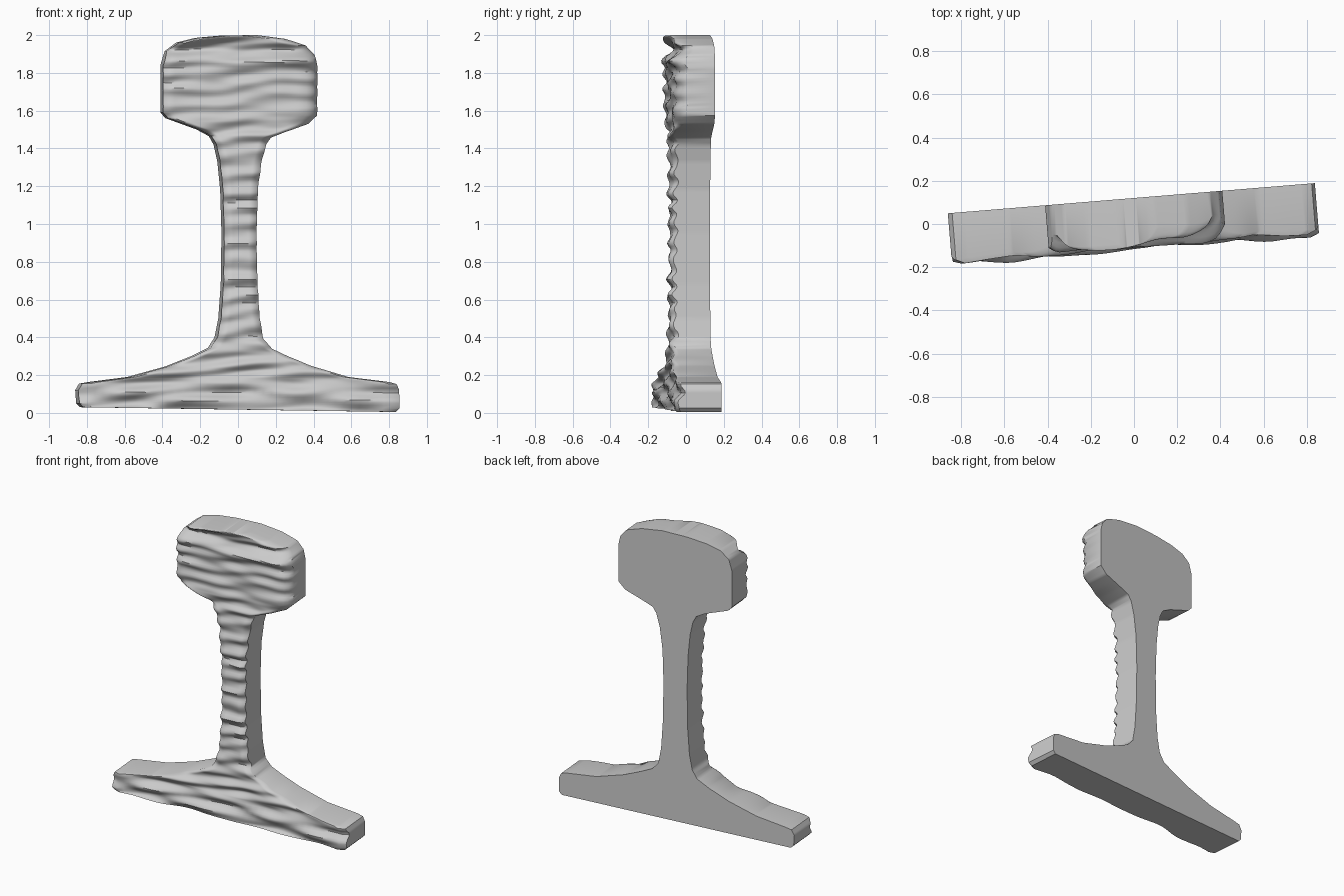
import bpy, bmesh, math
from mathutils import Vector, noise

if "Cube" in bpy.data.objects:
    bpy.data.objects.remove(bpy.data.objects["Cube"])

# Rail outline from foot to crown: (left x, left z, right x, right z)
OUTLINE = [
    (-.83, .03, .83, .005), (-.85, .05, .85, .025), (-.855, .12, .85, .12),
    (-.835, .155, .835, .152), (-.79, .163, .80, .163), (-.58, .19, .58, .19),
    (-.38, .245, .38, .25), (-.24, .30, .26, .30), (-.15, .345, .175, .34),
    (-.115, .40, .13, .39), (-.095, .50, .11, .50), (-.082, .68, .098, .68),
    (-.078, .95, .093, .95), (-.085, 1.18, .10, 1.18), (-.10, 1.33, .12, 1.33),
    (-.12, 1.42, .145, 1.42), (-.145, 1.465, .17, 1.458), (-.21, 1.50, .24, 1.485),
    (-.375, 1.56, .37, 1.53), (-.403, 1.59, .418, 1.575), (-.403, 1.84, .42, 1.83),
    (-.38, 1.915, .405, 1.895), (-.32, 1.96, .36, 1.945), (-.22, 1.985, .25, 1.98),
    (-.08, 1.998, .10, 2.0),
]
COLS = 40
BACK_Y = .12


def bump(v, centre, width):
    return math.exp(-((v - centre) / width) ** 2)


def torn_depth(x, z, edge):
    """Depth of the rough fractured front face."""
    n = noise.noise(Vector((x * 2, 0, z * 4)))
    fine = noise.noise(Vector((x * 5, 3, z * 22)))
    tilt = z - .09 * x + .012 * n
    y = -.087 + .015 * math.sin(tilt * 68 + 2.5 * n) * (.6 + .5 * n) + .014 * fine
    # folds across the foot, and the slightly thicker flange ends
    foot = max(0, 1 - z / .35)
    y -= foot * (.018 + .02 * abs(x) + .014 * math.sin(z * 50 + x * 7))
    # ridge and hollow below the crown
    y -= .018 * bump(z, 1.86 + .02 * x, .02)
    y += .04 * bump(z, 1.925 + .02 * x, .028)
    y -= .008 * bump(z, 1.99, .02)
    # worn edges, deeper on the right of the head
    y += .022 * max(0, 1 - edge / .045) ** 2
    if z > 1.5 and x > 0:
        y += .04 * max(0, 1 - edge / .11) ** 2 * min(1, (z - 1.5) / .08)
    return y


# Resample the outline into closely spaced rows
rows = []
for a, b in zip(OUTLINE, OUTLINE[1:]):
    size = max(math.hypot(b[0] - a[0], b[1] - a[1]), math.hypot(b[2] - a[2], b[3] - a[3]))
    steps = max(2, math.ceil(size / .014))
    rows += [[p + (q - p) * i / steps for p, q in zip(a, b)] for i in range(steps)]
rows.append(list(OUTLINE[-1]))

# Front and back grids
bm = bmesh.new()
front, back = [], []
for xl, zl, xr, zr in rows:
    f_row, b_row = [], []
    for i in range(COLS + 1):
        t = i / COLS
        x, z = xl + (xr - xl) * t, zl + (zr - zl) * t
        edge = min(t, 1 - t) * (xr - xl)
        f_row.append(bm.verts.new((x, torn_depth(x, z, edge), z)))
        b_row.append(bm.verts.new((x, BACK_Y, z)))
    front.append(f_row)
    back.append(b_row)

for grid in (front, back):
    for r0, r1 in zip(grid, grid[1:]):
        for i in range(COLS):
            bm.faces.new((r0[i], r0[i + 1], r1[i + 1], r1[i]))


# Walls joining the two faces
def wall(f_line, b_line):
    for i in range(len(f_line) - 1):
        bm.faces.new((f_line[i], f_line[i + 1], b_line[i + 1], b_line[i]))


for k in (0, -1):
    wall(front[k], back[k])
    wall([r[k] for r in front], [r[k] for r in back])
bmesh.ops.recalc_face_normals(bm, faces=bm.faces)

mesh = bpy.data.meshes.new("rail_slice")
bm.to_mesh(mesh)
bm.free()
rail = bpy.data.objects.new("rail_slice", mesh)
bpy.context.collection.objects.link(rail)
rail.rotation_euler.z = math.radians(4.7)

# Smooth faces, crisp corners
bpy.context.view_layer.objects.active = rail
rail.select_set(True)
bpy.ops.object.shade_smooth_by_angle(angle=math.radians(40))
